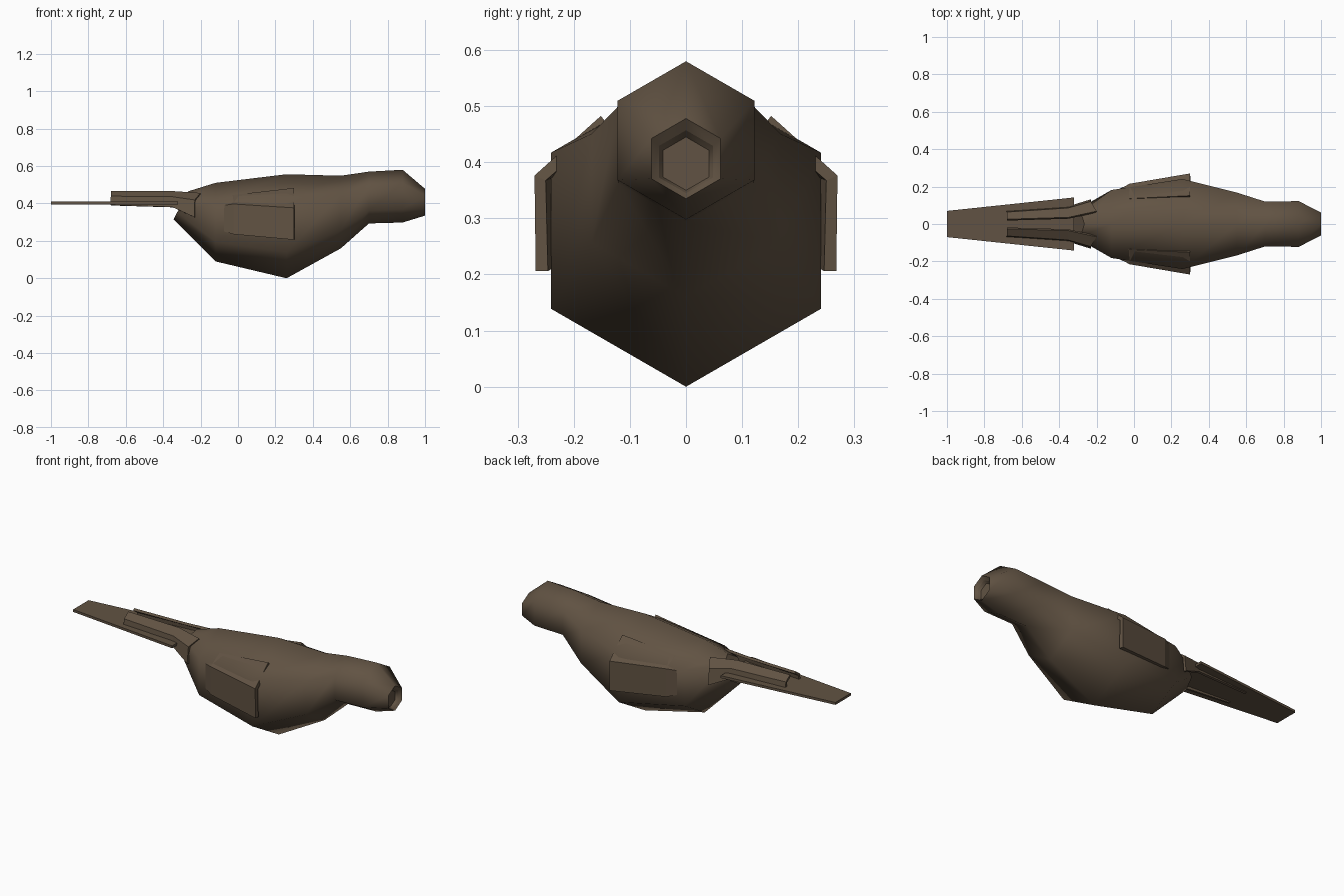
import bpy, bmesh, math

cube = bpy.data.objects.get("Cube")
if cube:
    bpy.data.objects.remove(cube, do_unlink=True)

brown = bpy.data.materials.new("feather_brown")
brown.use_nodes = True
brown.diffuse_color = (0.12, 0.086, 0.056, 1)
brown.node_tree.nodes["Principled BSDF"].inputs["Base Color"].default_value = brown.diffuse_color
brown.node_tree.nodes["Principled BSDF"].inputs["Roughness"].default_value = 0.9


def loft(name, rows, closed):
    """Skin consecutive rows of points; closed rows become capped rings."""
    bm = bmesh.new()
    rows = [[bm.verts.new(p) for p in row] for row in rows]
    n = len(rows[0])
    for a, b in zip(rows, rows[1:]):
        for i in range(n if closed else n - 1):
            j = (i + 1) % n
            bm.faces.new((a[i], a[j], b[j], b[i]))
    if closed:
        bm.faces.new(rows[0])
        bm.faces.new(rows[-1])
    bmesh.ops.recalc_face_normals(bm, faces=bm.faces[:])
    mesh = bpy.data.meshes.new(name)
    bm.to_mesh(mesh)
    bm.free()
    mesh.materials.append(brown)
    obj = bpy.data.objects.new(name, mesh)
    bpy.context.collection.objects.link(obj)
    return obj


def plate(name, rows, thickness, mirrored):
    obj = loft(name, rows, False)
    solid = obj.modifiers.new("Thickness", 'SOLIDIFY')
    solid.thickness = thickness
    solid.offset = 0
    if mirrored:
        mirror = obj.modifiers.new("Mirror", 'MIRROR')
        mirror.use_axis = (False, True, False)
    return obj


def hexagon(x, bottom, top, lean=0):
    r, mid = (top - bottom) / 2, (top + bottom) / 2
    ring = []
    for i in range(6):
        a = math.radians(60 * i)
        ring.append((x + lean * math.cos(a), r * math.sin(a), mid + r * math.cos(a)))
    return ring


# Body and head: hexagonal rings from rump to face, ending in a shallow beak socket
body = loft("body", [
    hexagon(-0.305, 0.315, 0.465, 0.04),
    hexagon(-0.12, 0.09, 0.51),
    hexagon(0.26, 0.0, 0.556),
    hexagon(0.55, 0.16, 0.548),
    hexagon(0.70, 0.293, 0.57),
    hexagon(0.88, 0.298, 0.58),
    hexagon(1.0, 0.335, 0.478),
    hexagon(0.985, 0.345, 0.457),
    hexagon(0.97, 0.35, 0.445),
], True)
for poly in body.data.polygons:
    poly.use_smooth = True
for edge in body.data.edges:
    xs = [body.data.vertices[v].co.x for v in edge.vertices]
    edge.use_edge_sharp = min(xs) > 0.96 and max(xs) - min(xs) < 0.001 or max(xs) < -0.25

# Folded wings: plates wrapped over the shoulder and flank
plate("folded_wings", [
    [(0.30, 0.257, 0.206), (0.30, 0.26, 0.372), (0.30, 0.145, 0.474)],
    [(-0.02, 0.203, 0.235), (-0.02, 0.206, 0.392), (-0.02, 0.13, 0.437)],
    [(-0.07, 0.18, 0.25), (-0.07, 0.18, 0.385), (-0.07, 0.11, 0.42)],
], 0.022, True)

# Wing tips: sloping strips running back over the tail
plate("wing_tips", [
    [(-0.68, 0.064, 0.390), (-0.68, 0.058, 0.435), (-0.68, 0.022, 0.460)],
    [(-0.35, 0.088, 0.380), (-0.35, 0.080, 0.432), (-0.35, 0.032, 0.460)],
    [(-0.23, 0.125, 0.325), (-0.23, 0.115, 0.415), (-0.20, 0.065, 0.450)],
], 0.014, True)

# Tail: one flat tapering plate
plate("tail", [
    [(-1.0, -0.07, 0.402), (-1.0, 0.07, 0.402)],
    [(-0.32, -0.142, 0.402), (-0.32, 0.142, 0.402)],
], 0.014, False)
